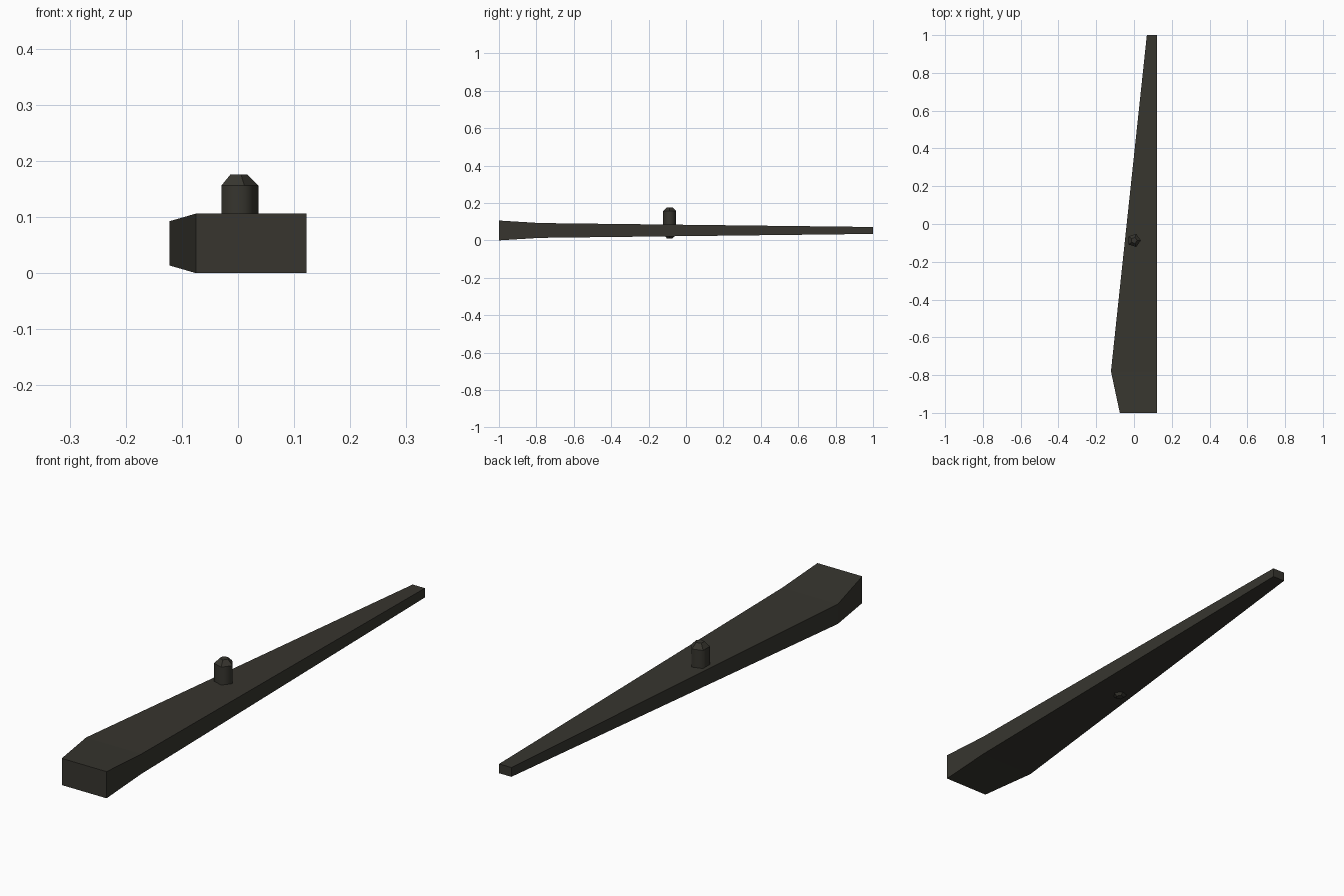
import bpy, math

if "Cube" in bpy.data.objects:
    bpy.data.objects.remove(bpy.data.objects["Cube"])

mat = bpy.data.materials.new("dark_olive")
mat.diffuse_color = (0.038, 0.036, 0.028, 1)
mat.use_nodes = True
mat.node_tree.nodes["Principled BSDF"].inputs["Base Color"].default_value = mat.diffuse_color


def loft(name, rings, smooth_sides=False):
    """Skin a stack of equal-sized rings and cap both ends."""
    n = len(rings[0])
    verts = [v for r in rings for v in r]
    faces = [tuple(reversed(range(n))),
             tuple(range(len(verts) - n, len(verts)))]
    for k in range(len(rings) - 1):
        for i in range(n):
            j = (i + 1) % n
            faces.append((k * n + i, k * n + j, (k + 1) * n + j, (k + 1) * n + i))
    me = bpy.data.meshes.new(name)
    me.from_pydata(verts, [], faces)
    me.materials.append(mat)
    if smooth_sides:
        # only the upright walls are smooth, the chamfers stay flat
        for p in me.polygons:
            p.use_smooth = abs(p.normal.z) < 0.1
    ob = bpy.data.objects.new(name, me)
    bpy.context.collection.objects.link(ob)
    return ob


# Tapered blade: y, left x, half thickness; right edge is straight
RIGHT, MID = 0.122, 0.053
sections = [(-1.0, -0.075, 0.053), (-0.78, -0.122, 0.0395), (1.0, 0.068, 0.0185)]
loft("blade", [[(x, y, MID - h), (x, y, MID + h),
                (RIGHT, y, MID + h), (RIGHT, y, MID - h)]
               for y, x, h in sections])

# Five-sided pivot pin with chamfered ends: z, radius
profile = [(0.011, 0.0165), (0.031, 0.0365), (0.156, 0.0365), (0.176, 0.0165)]
loft("pivot_pin", [[(r * math.cos(math.tau * i / 5),
                     -0.087 + r * math.sin(math.tau * i / 5), z)
                    for i in range(5)] for z, r in profile], smooth_sides=True)
